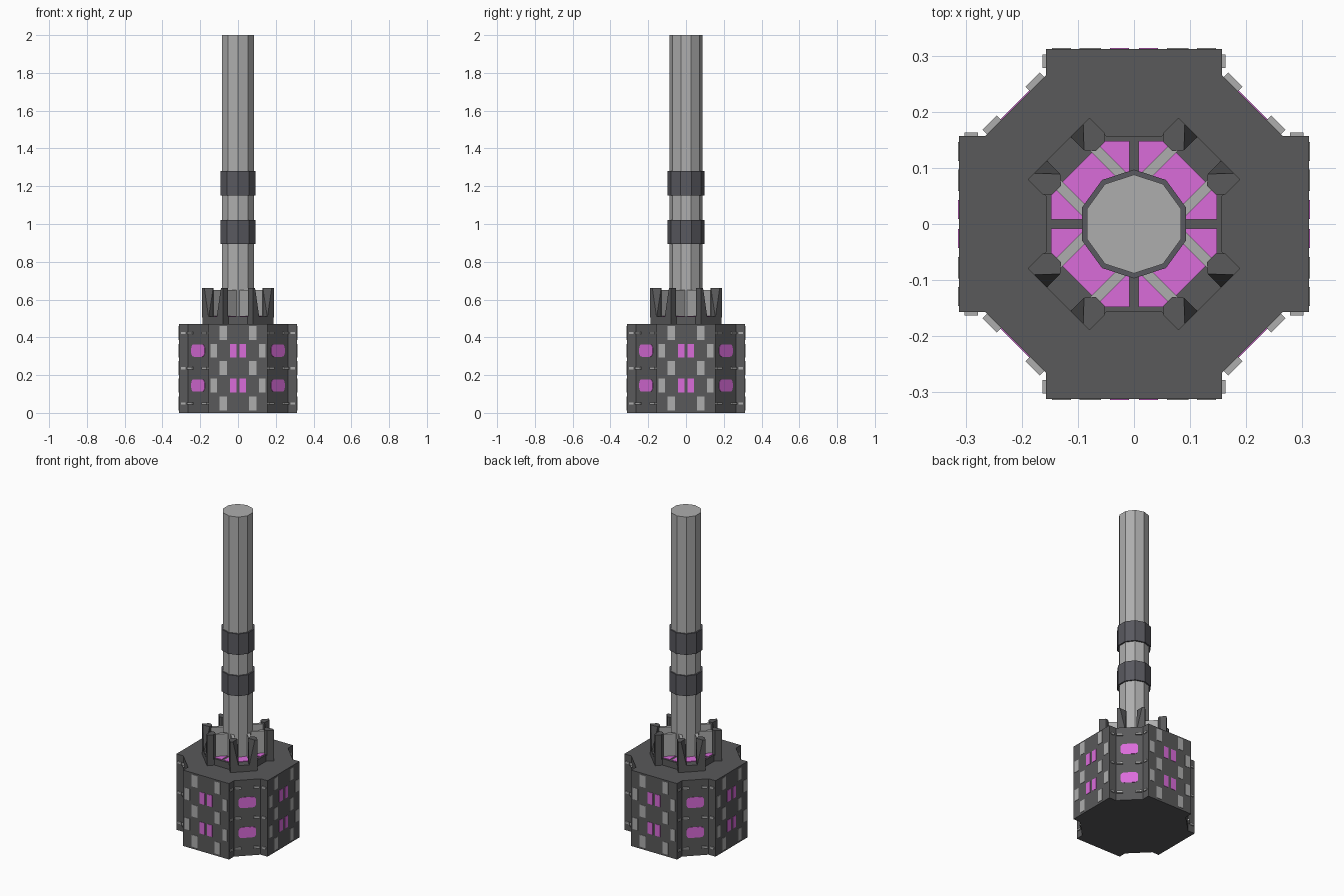
import bpy, bmesh, math
from mathutils import Matrix, Vector

cube = bpy.data.objects.get("Cube")
if cube:
    bpy.data.objects.remove(cube, do_unlink=True)


def material(name, rgb):
    m = bpy.data.materials.new(name)
    m.use_nodes = True
    m.diffuse_color = (*rgb, 1)
    m.node_tree.nodes["Principled BSDF"].inputs["Base Color"].default_value = (*rgb, 1)
    return m


DARK = material("dark grey", (0.1, 0.1, 0.103))
BAND = material("blue grey", (0.1, 0.1, 0.115))
LIGHT = material("light grey", (0.42, 0.42, 0.42))
PINK = material("magenta", (0.7, 0.15, 0.7))


def finish(name, bm, mat):
    bmesh.ops.recalc_face_normals(bm, faces=bm.faces)
    me = bpy.data.meshes.new(name)
    bm.to_mesh(me)
    bm.free()
    me.materials.append(mat)
    ob = bpy.data.objects.new(name, me)
    bpy.context.collection.objects.link(ob)
    return ob


def add_prism(bm, pts, z0, z1, matrix=Matrix()):
    """Extrude an outline from z0 to z1, then place it."""
    low = [bm.verts.new(matrix @ Vector((x, y, z0))) for x, y in pts]
    high = [bm.verts.new(matrix @ Vector((x, y, z1))) for x, y in pts]
    bm.faces.new(low[::-1])
    bm.faces.new(high)
    for i in range(len(pts)):
        j = (i + 1) % len(pts)
        bm.faces.new((low[i], low[j], high[j], high[i]))


def add_box(bm, centre, size, matrix=Matrix()):
    place = matrix @ Matrix.Translation(centre) @ Matrix.Diagonal((*size, 1))
    bmesh.ops.create_cube(bm, size=1, matrix=place)


def turn(degrees):
    return Matrix.Rotation(math.radians(degrees), 4, "Z")


def four_way(corner):
    """Repeat the outline of one quarter around the centre."""
    return [(turn(90 * k) @ Vector((x, y, 0))).to_2d() for k in range(4) for x, y in corner]


def ring(radius, sides):
    step = math.tau / sides
    return [(radius * math.sin(i * step), radius * math.cos(i * step)) for i in range(sides)]


def solid(name, pts, z0, z1, mat):
    bm = bmesh.new()
    add_prism(bm, pts, z0, z1)
    return finish(name, bm, mat)


SIDE, CUT, STEP = 0.312, 0.157, 0.265
DIAG = (CUT + STEP) / math.sqrt(2)
AXES = (0, 90, 180, 270)

# Base, collar with corner lobes, and mast
solid("base", four_way([(SIDE, -CUT), (SIDE, CUT), (STEP, CUT), (CUT, STEP),
                        (CUT, SIDE)][1:]), 0, 0.47, DARK)
solid("collar", four_way([(0.157, 0.05), (0.189, 0.08), (0.08, 0.189), (0.05, 0.157)]),
      0.47, 0.51, DARK)
solid("mast", ring(0.088, 10), 0.51, 2.0, LIGHT)
for name, z0, z1 in (("lower_band", 0.895, 1.02), ("upper_band", 1.15, 1.28)):
    solid(name, ring(0.097, 10), z0, z1, BAND)

# Wall windows on the four flat sides
grey, pink = bmesh.new(), bmesh.new()
for a in AXES:
    m = turn(a)
    for s in (-1, 1):
        for z in (0.05, 0.237, 0.423):
            add_box(grey, (s * 0.078, -SIDE, z), (0.038, 0.004, 0.074), m)
        for z in (0.145, 0.33):
            add_box(grey, (s * 0.129, -SIDE, z), (0.034, 0.004, 0.072), m)
            add_box(pink, (s * 0.026, -SIDE, z), (0.034, 0.004, 0.072), m)
finish("grey_windows", grey, LIGHT)
finish("magenta_windows", pink, PINK)

# Rounded windows on the diagonal sides
bm = bmesh.new()
outline = []
for i, (sx, sy) in enumerate(((1, 1), (-1, 1), (-1, -1), (1, -1))):
    for k in range(4):
        t = math.radians(90 * i + 30 * k)
        outline.append((sx * 0.03 + 0.02 * math.cos(t), sy * 0.013 + 0.02 * math.sin(t)))
for a in AXES:
    for z in (0.145, 0.33):
        m = turn(a + 45) @ Matrix.Translation((0, -DIAG, z)) @ Matrix.Rotation(math.pi / 2, 4, "X")
        add_prism(bm, outline, -0.002, 0.002, m)
finish("rounded_windows", bm, PINK)

# Small clips on the diagonal sides and the corner steps
bm = bmesh.new()
for a in AXES:
    for s in (-1, 1):
        for z in (0.05, 0.237, 0.423):
            add_box(bm, (s * 0.054, -DIAG - 0.004, z), (0.036, 0.014, 0.012), turn(a + 45))
            add_box(bm, (s * CUT, -0.29, z), (0.012, 0.024, 0.012), turn(a))
finish("clips", bm, LIGHT)

# Glowing deck panels, split by dark spokes
bm = bmesh.new()
for a in AXES:
    add_prism(bm, [(0.008, 0.06), (0.06, 0.008), (0.148, 0.008), (0.148, 0.058), (0.131, 0.072),
                   (0.072, 0.131), (0.058, 0.148), (0.008, 0.148)], 0.508, 0.513, turn(a))
finish("deck_panels", bm, PINK)

# Paired fins against the mast
bm = bmesh.new()
for a in AXES:
    for s in (-1, 1):
        add_box(bm, (s * 0.046, -0.107, 0.58), (0.018, 0.086, 0.14), turn(a + 45))
finish("mast_fins", bm, LIGHT)

# Corner pylons, each with one outer corner sloping in towards the top
bm = bmesh.new()
foot = [(0.078, 0.19), (0.078, 0.152), (0.066, 0.14), (0.044, 0.14), (0.03, 0.156), (0.03, 0.19)]
top = foot[:5] + [(0.062, 0.19)]
for a in AXES:
    for s in (-1, 1):
        verts = [bm.verts.new(turn(a + 45) @ Vector((s * x, -y, z)))
                 for pts, z in ((foot, 0.505), (top, 0.66)) for x, y in pts]
        bmesh.ops.convex_hull(bm, input=verts)
finish("pylons", bm, DARK)
